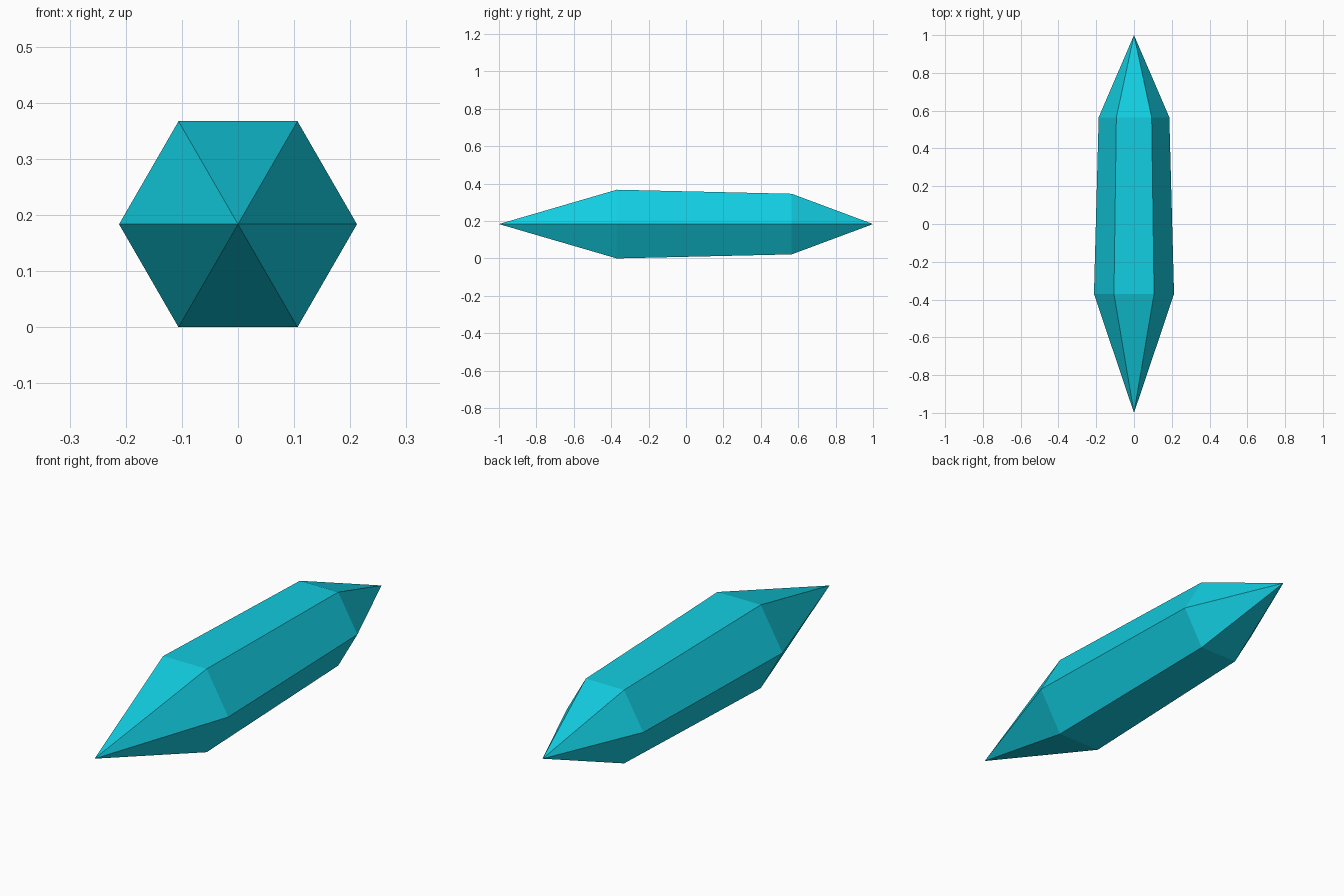
import bpy
import bmesh
from math import cos, sin, tau

cube = bpy.data.objects.get("Cube")
if cube:
    bpy.data.objects.remove(cube, do_unlink=True)

SIDES = 6
FRONT_RADIUS, BACK_RADIUS = 0.212, 0.187
CENTRE_Z = FRONT_RADIUS * sin(tau / SIDES)

# Crystal colour
cyan = bpy.data.materials.new("cyan_crystal")
cyan.use_nodes = True
colour = (0.006, 0.61, 0.75, 1)
cyan.diffuse_color = colour
cyan.node_tree.nodes["Principled BSDF"].inputs["Base Color"].default_value = colour

bm = bmesh.new()


def ring(y, radius):
    """Hexagon of vertices around the long axis."""
    angles = [tau * i / SIDES for i in range(SIDES)]
    return [bm.verts.new((radius * cos(a), y, CENTRE_Z + radius * sin(a))) for a in angles]


# Tapered shaft with a point at each end
front = ring(-0.37, FRONT_RADIUS)
back = ring(0.565, BACK_RADIUS)
front_tip = bm.verts.new((0, -1, CENTRE_Z))
back_tip = bm.verts.new((0, 1, CENTRE_Z))
for i in range(SIDES):
    j = (i + 1) % SIDES
    bm.faces.new((front[i], front[j], back[j], back[i]))
    bm.faces.new((front_tip, front[j], front[i]))
    bm.faces.new((back_tip, back[i], back[j]))
bmesh.ops.recalc_face_normals(bm, faces=bm.faces)

mesh = bpy.data.meshes.new("crystal_shard")
bm.to_mesh(mesh)
bm.free()
mesh.materials.append(cyan)
shard = bpy.data.objects.new("crystal_shard", mesh)
bpy.context.collection.objects.link(shard)
